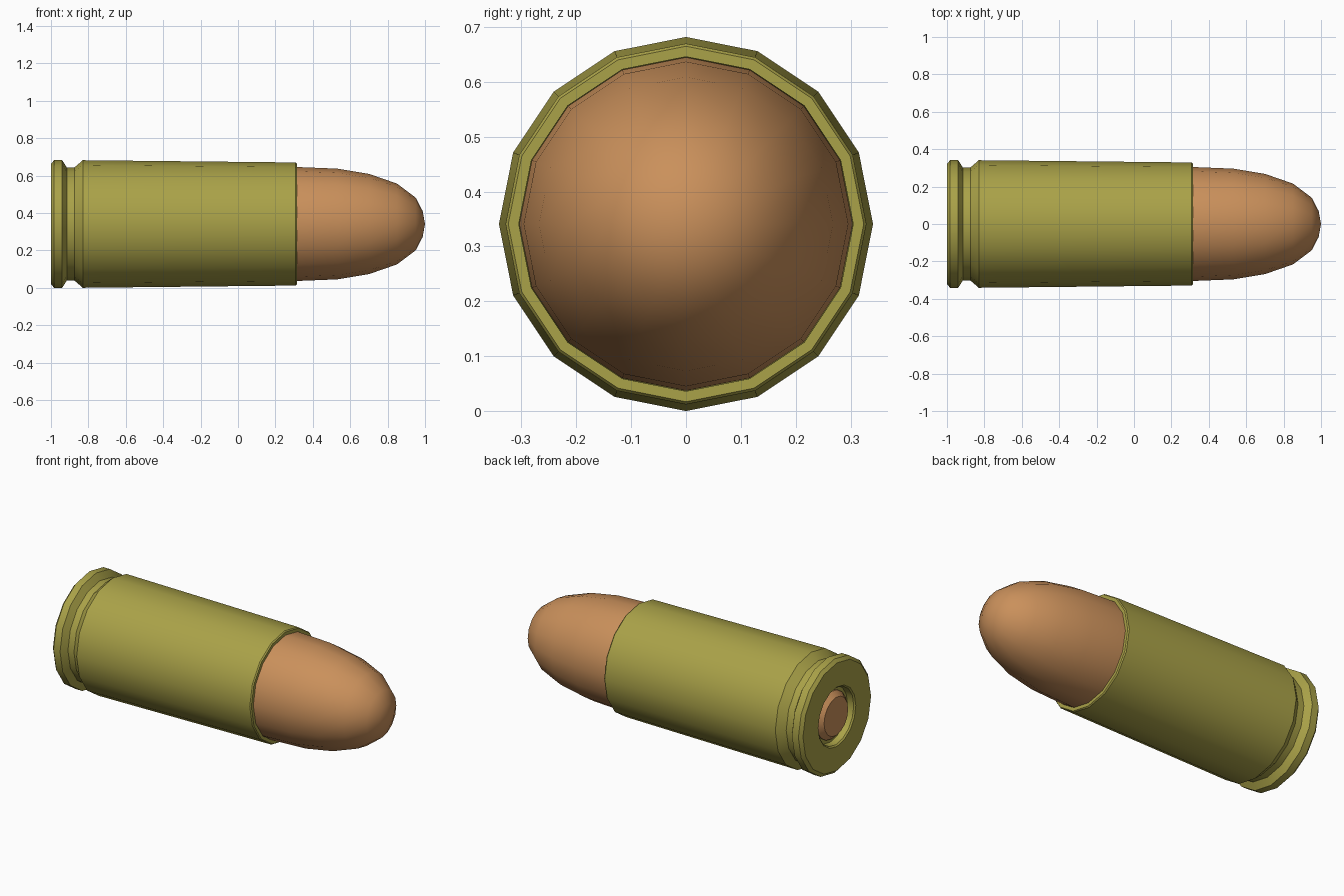
import bpy, bmesh, math

if "Cube" in bpy.data.objects:
    bpy.data.objects.remove(bpy.data.objects["Cube"])

SIDES = 16
AXIS_Z = 0.341


def material(name, rgb):
    m = bpy.data.materials.new(name)
    m.diffuse_color = (*rgb, 1)
    m.use_nodes = True
    m.node_tree.nodes["Principled BSDF"].inputs["Base Color"].default_value = m.diffuse_color
    return m


def lathe(name, profile, mat):
    """Spin (x, radius) points around the long axis; radius 0 closes to a point."""
    bm = bmesh.new()
    rings = []
    for x, r in profile:
        if r == 0:
            rings.append([bm.verts.new((x, 0, AXIS_Z))] * SIDES)
            continue
        angles = [2 * math.pi * i / SIDES for i in range(SIDES)]
        rings.append([bm.verts.new((x, r * math.sin(a), AXIS_Z + r * math.cos(a)))
                      for a in angles])
    for a, b in zip(rings, rings[1:]):
        for i in range(SIDES):
            j = (i + 1) % SIDES
            corners = list(dict.fromkeys((a[i], a[j], b[j], b[i])))
            bm.faces.new(corners)
    bmesh.ops.recalc_face_normals(bm, faces=bm.faces)
    mesh = bpy.data.meshes.new(name)
    bm.to_mesh(mesh)
    bm.free()
    mesh.materials.append(mat)
    obj = bpy.data.objects.new(name, mesh)
    bpy.context.collection.objects.link(obj)
    bpy.ops.object.select_all(action='DESELECT')
    obj.select_set(True)
    bpy.context.view_layer.objects.active = obj
    bpy.ops.object.shade_smooth_by_angle(angle=math.radians(32))
    return obj


brass = material("brass", (0.40, 0.36, 0.065))
copper = material("copper", (0.59, 0.28, 0.105))

# Casing: primer pocket, rim, extractor groove, tapered body, open mouth
lathe("casing", [
    (-0.955, 0), (-0.955, 0.165), (-0.992, 0.17), (-1.0, 0.178),
    (-1.0, 0.322), (-0.983, 0.341), (-0.94, 0.341), (-0.915, 0.302),
    (-0.875, 0.302), (-0.83, 0.341), (0.308, 0.329), (0.315, 0.324),
    (0.315, 0.305), (0.20, 0.303), (0.20, 0),
], brass)

# Bullet: rounded nose seated in the mouth
lathe("bullet", [
    (0.21, 0), (0.21, 0.304), (0.33, 0.304), (0.53, 0.296), (0.70, 0.268),
    (0.85, 0.216), (0.95, 0.141), (0.987, 0.07), (1.0, 0),
], copper)

# Primer: small cap in the base pocket
lathe("primer", [
    (-0.95, 0), (-0.95, 0.142), (-0.965, 0.142), (-0.994, 0.114), (-0.994, 0),
], copper)
